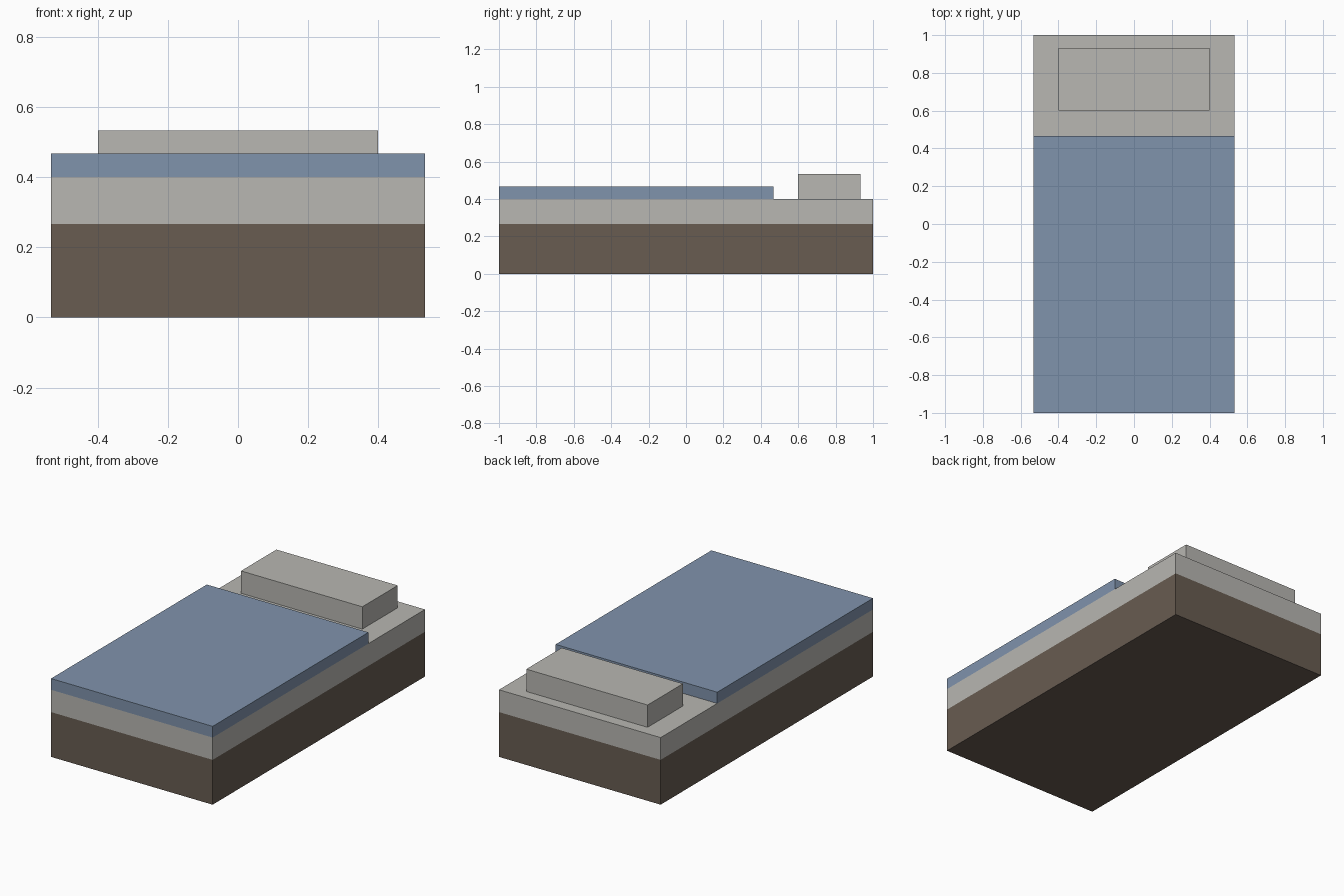
import bpy
import bmesh

if "Cube" in bpy.data.objects:
    bpy.data.objects.remove(bpy.data.objects["Cube"])


def linear(c):
    c /= 255
    return c / 12.92 if c <= 0.04045 else ((c + 0.055) / 1.055) ** 2.4


def material(name, rgb):
    mat = bpy.data.materials.new(name)
    mat.diffuse_color = (*[linear(c) for c in rgb], 1)
    mat.use_nodes = True
    mat.node_tree.nodes["Principled BSDF"].inputs["Base Color"].default_value = mat.diffuse_color
    return mat


def box(name, lo, hi, mat):
    """Axis-aligned box between two opposite corners."""
    bm = bmesh.new()
    bmesh.ops.create_cube(bm, size=1)
    for v in bm.verts:
        v.co = [(a + b) / 2 + c * (b - a) for a, b, c in zip(lo, hi, v.co)]
    mesh = bpy.data.meshes.new(name)
    bm.to_mesh(mesh)
    bm.free()
    mesh.materials.append(mat)
    obj = bpy.data.objects.new(name, mesh)
    bpy.context.collection.objects.link(obj)
    return obj


wood = material("dark brown wood", (104, 92, 81))
linen = material("pale grey linen", (184, 183, 178))
blue = material("dusty blue cloth", (128, 147, 172))

W = 0.533  # half width of the bed

# Bed base, mattress, blanket and pillow stacked upwards
box("bed_base", (-W, -1, 0), (W, 1, 0.267), wood)
box("mattress", (-W, -1, 0.267), (W, 1, 0.4), linen)
box("blanket", (-W, -1, 0.4), (W, 0.467, 0.467), blue)
box("pillow", (-0.4, 0.6, 0.4), (0.4, 0.933, 0.533), linen)
